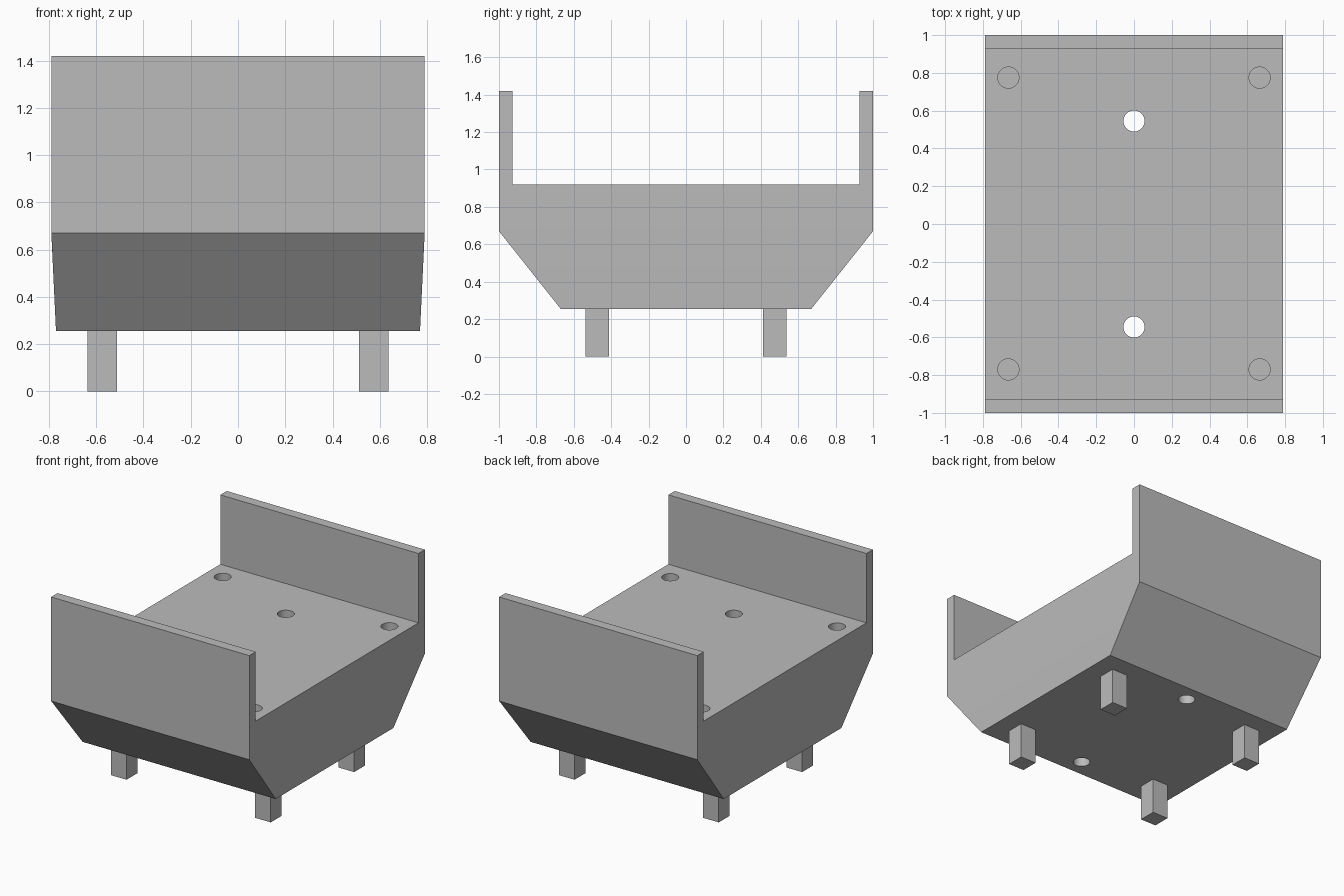
import bpy, bmesh
from mathutils import Matrix

if "Cube" in bpy.data.objects:
    bpy.data.objects.remove(bpy.data.objects["Cube"])

grey = bpy.data.materials.new("plain grey")
grey.use_nodes = True
colour = (0.5, 0.5, 0.5, 1)
grey.diffuse_color = colour
grey.node_tree.nodes["Principled BSDF"].inputs["Base Color"].default_value = colour


def add_object(name, bm):
    bmesh.ops.recalc_face_normals(bm, faces=bm.faces)
    mesh = bpy.data.meshes.new(name)
    bm.to_mesh(mesh)
    bm.free()
    mesh.materials.append(grey)
    obj = bpy.data.objects.new(name, mesh)
    bpy.context.collection.objects.link(obj)
    return obj


# Cradle: side profile with two end walls, extruded across the width
HALF_WIDTH, FLOOR, BEND, BASE = 0.79, 0.92, 0.67, 0.255
half = [(0.67, BASE), (1, BEND), (1, 1.42), (0.927, 1.42), (0.927, FLOOR)]
profile = half + [(-y, z) for y, z in reversed(half)]
bm = bmesh.new()
face = bm.faces.new([bm.verts.new((-HALF_WIDTH, y, z)) for y, z in profile])
side = bmesh.ops.extrude_face_region(bm, geom=[face])["geom"]
bmesh.ops.translate(bm, vec=(2 * HALF_WIDTH, 0, 0),
                    verts=[v for v in side if isinstance(v, bmesh.types.BMVert)])

# Slight inward taper of the sides below the bend
bmesh.ops.bisect_plane(bm, geom=bm.verts[:] + bm.edges[:] + bm.faces[:],
                       plane_co=(0, 0, BEND), plane_no=(0, 0, 1), dist=0.001)
for v in bm.verts:
    if v.co.z < BEND - 0.1:
        v.co.x *= 0.975
cradle = add_object("cradle", bm)

# Two through holes on the centre line and four blind corner holes
holes = [(0, y, 0) for y in (-0.545, 0.545)]
holes += [(x, y, 0.67) for x in (-0.665, 0.665) for y in (-0.77, 0.775)]
bm = bmesh.new()
for x, y, bottom in holes:
    top = FLOOR + 0.1
    bmesh.ops.create_cone(bm, cap_ends=True, segments=40, radius1=0.056, radius2=0.056,
                          depth=top - bottom,
                          matrix=Matrix.Translation((x, y, (top + bottom) / 2)))
cutter = add_object("hole_cutter", bm)
cutter.hide_render = True
cut = cradle.modifiers.new("holes", "BOOLEAN")
cut.operation = "DIFFERENCE"
cut.solver = "EXACT"
cut.object = cutter
bpy.context.view_layer.objects.active = cradle
cradle.select_set(True)
bpy.ops.object.modifier_apply(modifier=cut.name)
bpy.data.objects.remove(cutter)
bpy.ops.object.shade_smooth_by_angle()

# Four square legs
for end, y in (("front", -0.475), ("back", 0.475)):
    for hand, x in (("right", -0.575), ("left", 0.575)):
        bm = bmesh.new()
        bmesh.ops.create_cube(bm, size=1, matrix=Matrix.Translation((x, y, BASE / 2))
                              @ Matrix.Diagonal((0.125, 0.125, BASE, 1)))
        add_object(f"{end}_{hand}_leg", bm)
